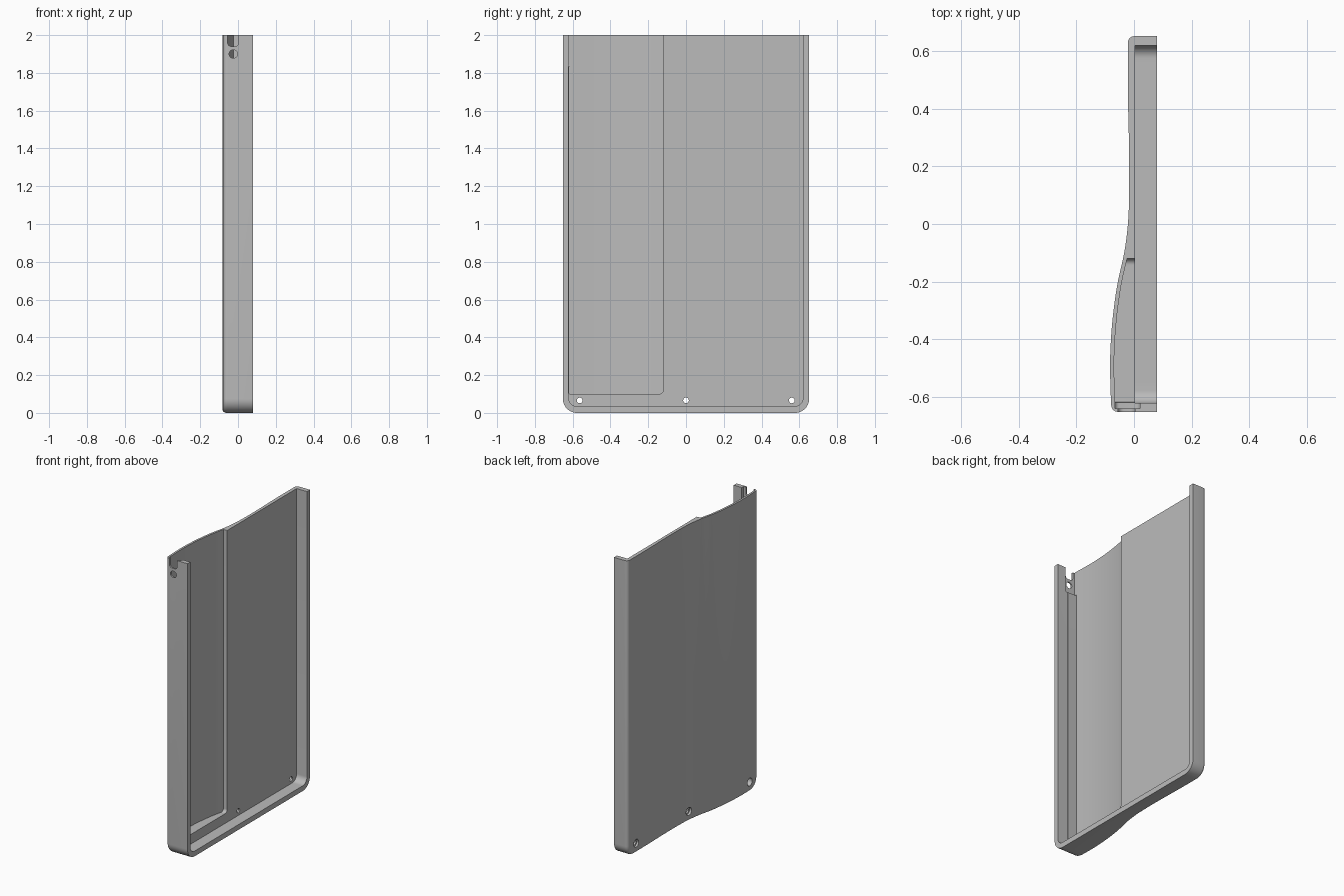
import bpy, bmesh, math
from mathutils import Matrix

if "Cube" in bpy.data.objects:
    bpy.data.objects.remove(bpy.data.objects["Cube"])

grey = bpy.data.materials.new("light_grey")
grey.diffuse_color = (0.5, 0.5, 0.5, 1)
grey.use_nodes = True
grey.node_tree.nodes["Principled BSDF"].inputs["Base Color"].default_value = grey.diffuse_color

# Wavy rear surface: x at given y
WAVE = [(-0.8, -0.066), (-0.65, -0.078), (-0.5, -0.083), (-0.4, -0.08), (-0.3, -0.071),
        (-0.2, -0.056), (-0.1, -0.034), (0, -0.021), (0.1, -0.017), (0.25, -0.017),
        (0.45, -0.021), (0.65, -0.021), (0.8, -0.021)]


def wave(y):
    i = 1
    while i < len(WAVE) - 3 and y > WAVE[i + 1][0]:
        i += 1
    (y0, a), (y1, b), (y2, c), (y3, d) = WAVE[i - 1:i + 3]
    h = y2 - y1
    t = (y - y1) / h
    m1, m2 = (c - a) / (y2 - y0) * h, (d - b) / (y3 - y1) * h
    return ((2 * t**3 - 3 * t**2 + 1) * b + (t**3 - 2 * t**2 + t) * m1
            + (3 * t**2 - 2 * t**3) * c + (t**3 - t**2) * m2)


def make_object(name, bm):
    bmesh.ops.remove_doubles(bm, verts=bm.verts, dist=1e-6)
    bmesh.ops.recalc_face_normals(bm, faces=bm.faces)
    mesh = bpy.data.meshes.new(name)
    bm.to_mesh(mesh)
    bm.free()
    obj = bpy.data.objects.new(name, mesh)
    bpy.context.collection.objects.link(obj)
    mesh.materials.append(grey)
    return obj


def slab(name, lo, hi, bottom, top, r_lo, r_hi, back, front, fillet=0.0):
    """Upright slab with rounded lower corners and a filleted rear rim."""
    def outline(d):
        a, b, r1, r2 = lo + d, hi - d, r_lo - d, r_hi - d
        pts = [(a, top)]
        for k in range(11):
            t = math.radians(9 * k)
            pts.append((a + r1 * (1 - math.cos(t)), bottom + d + r1 * (1 - math.sin(t))))
        for k in range(1, 48):
            pts.append((a + r1 + (b - r2 - a - r1) * k / 48, bottom + d))
        for k in range(11):
            t = math.radians(90 - 9 * k)
            pts.append((b - r2 * (1 - math.cos(t)), bottom + d + r2 * (1 - math.sin(t))))
        return pts + [(b, top)]

    bm = bmesh.new()
    rings = [[bm.verts.new((front, y, z)) for y, z in outline(0)]]
    steps = 6 if fillet else 0
    for k in range(steps + 1):
        t = math.pi / 2 * k / steps if steps else math.pi / 2
        d = fillet * (1 - math.cos(t))
        rings.append([bm.verts.new((back(y) + fillet * (1 - math.sin(t)), y, z))
                      for y, z in outline(d)])
    for p, q in zip(rings, rings[1:]):
        for i in range(len(p) - 1):
            bm.faces.new((p[i], p[i + 1], q[i + 1], q[i]))
    # Rear skin in vertical strips, then flat front and top caps
    last = rings[-1]
    rim = [last[0]]
    for v in last[2:-2]:
        rim.append(bm.verts.new((v.co.x, v.co.y, top)))
    rim.append(last[-1])
    low = last[1:-1]
    for i in range(len(low) - 1):
        bm.faces.new((low[i], low[i + 1], rim[i + 1], rim[i]))
    bm.faces.new(rings[0])
    bm.faces.new([r[0] for r in rings] + rim[1:-1] + [r[-1] for r in reversed(rings)])
    return make_object(name, bm)


def cylinder(name, axis, centre, radius, length):
    bm = bmesh.new()
    bmesh.ops.create_cone(bm, cap_ends=True, segments=32, radius1=radius,
                          radius2=radius, depth=length)
    rot = Matrix.Rotation(math.pi / 2, 4, 'Y' if axis == 'X' else 'X')
    bm.transform(Matrix.Translation(centre) @ rot)
    return make_object(name, bm)


def box(name, x0, x1, y0, y1, z0, z1, radius=0.0):
    bm = bmesh.new()
    bmesh.ops.create_cube(bm, size=1)
    for v in bm.verts:
        v.co = (x1 if v.co.x > 0 else x0, y1 if v.co.y > 0 else y0, z1 if v.co.z > 0 else z0)
    if radius:
        edges = [e for e in bm.edges if all(abs(v.co.z - z0) < 1e-5 for v in e.verts)
                 and abs(e.verts[0].co.x - e.verts[1].co.x) < 1e-5]
        bmesh.ops.bevel(bm, geom=edges, offset=radius, segments=6, profile=0.5,
                        affect='EDGES')
    return make_object(name, bm)


# Main shell
shell = slab("case_shell", -0.652, 0.652, 0, 2, 0.075, 0.075, wave, 0.08, 0.022)

# Hollows: wide shallow tray, and deeper pocket behind the bulge
cutters = [
    slab("tray_cutter", -0.622, 0.62, 0.035, 2.1, 0.045, 0.045, lambda y: 0.003, 0.2),
    slab("pocket_cutter", -0.619, -0.12, 0.1, 2.1, 0.004, 0.022,
         lambda y: wave(y) + 0.014, 0.02),
]
# Screw holes with rear counterbores
for y in (-0.563, 0.0, 0.56):
    cutters.append(cylinder("screw_hole_cutter", 'X', (0, y, 0.066), 0.015, 0.3))
    cutters.append(cylinder("counterbore_cutter", 'X', (-0.108, y, 0.066), 0.026, 0.2))
# Side wall: inner recess, open notch and round port
cutters += [
    box("recess_cutter", -0.066, 0.021, -0.641, -0.6, 1.83, 2.1, 0.015),
    box("notch_cutter", -0.055, 0.003, -0.7, -0.61, 1.94, 2.1, 0.02),
    cylinder("port_cutter", 'Y', (-0.025, -0.65, 1.9), 0.022, 0.1),
]

bpy.context.view_layer.objects.active = shell
shell.select_set(True)
for c in cutters:
    mod = shell.modifiers.new(c.name, 'BOOLEAN')
    mod.operation = 'DIFFERENCE'
    mod.solver = 'EXACT'
    mod.object = c
    bpy.ops.object.modifier_apply(modifier=mod.name)
for c in cutters:
    bpy.data.objects.remove(c)

bpy.ops.object.shade_smooth_by_angle(angle=math.radians(30))
